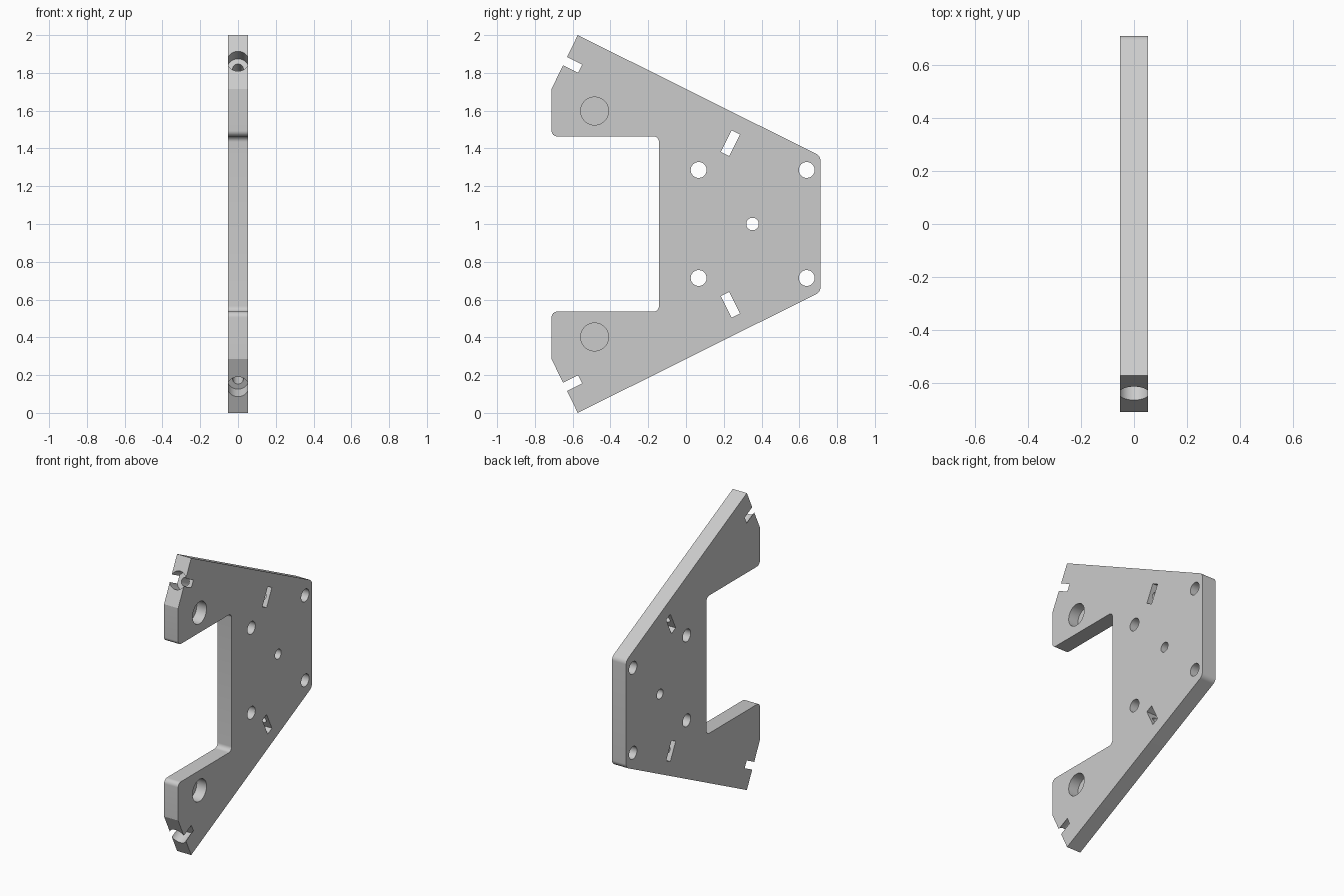
import bpy, bmesh, math
from mathutils import Vector

cube = bpy.data.objects.get("Cube")
if cube:
    bpy.data.objects.remove(cube, do_unlink=True)

HALF = 0.0525   # half the plate thickness
MID = 1.0       # height of the mirror line

grey = bpy.data.materials.new("plain_grey")
grey.use_nodes = True
tone = (0.6, 0.6, 0.6, 1)
grey.diffuse_color = tone
grey.node_tree.nodes["Principled BSDF"].inputs["Base Color"].default_value = tone


def rounded(points, steps=8):
    """Replace each (y, z, radius) corner with an arc."""
    out = []
    for i, (y, z, r) in enumerate(points):
        p = Vector((y, z))
        if r == 0:
            out.append(p)
            continue
        a = (Vector(points[i - 1][:2]) - p).normalized()
        b = (Vector(points[(i + 1) % len(points)][:2]) - p).normalized()
        half = a.angle(b) / 2
        centre = p + (a + b).normalized() * r / math.sin(half)
        start = p + a * r / math.tan(half) - centre
        end = p + b * r / math.tan(half) - centre
        sweep = start.angle_signed(end)
        for k in range(steps + 1):
            t = -sweep * k / steps
            c, s = math.cos(t), math.sin(t)
            out.append(centre + Vector((c * start.x - s * start.y, s * start.x + c * start.y)))
    return out


# Plate outline, upper half then mirrored (y, height from middle, corner radius)
upper = [(0.712, 0.36, 0.04), (-0.573, 1.0, 0), (-0.712, 0.715, 0),
         (-0.712, 0.464, 0.03), (-0.143, 0.464, 0.03)]
outline = upper + [(y, -h, r) for y, h, r in reversed(upper)]

bm = bmesh.new()
face = bm.faces.new([bm.verts.new((-HALF, p.x, p.y + MID)) for p in rounded(outline)])
side = bmesh.ops.extrude_face_region(bm, geom=[face])
bmesh.ops.translate(bm, vec=(2 * HALF, 0, 0),
                    verts=[v for v in side["geom"] if isinstance(v, bmesh.types.BMVert)])
bmesh.ops.recalc_face_normals(bm, faces=bm.faces)
mesh = bpy.data.meshes.new("side_plate")
bm.to_mesh(mesh)
bm.free()
plate = bpy.data.objects.new("side_plate", mesh)
bpy.context.collection.objects.link(plate)
mesh.materials.append(grey)


def cut(cutter):
    cutter.hide_render = True
    bpy.ops.object.select_all(action='DESELECT')
    bpy.context.view_layer.objects.active = plate
    plate.select_set(True)
    mod = plate.modifiers.new("cut", 'BOOLEAN')
    mod.operation, mod.solver, mod.object = 'DIFFERENCE', 'EXACT', cutter
    bpy.ops.object.modifier_apply(modifier=mod.name)
    bpy.data.objects.remove(cutter, do_unlink=True)


def drill(start, end, radius):
    a, b = Vector(start), Vector(end)
    bpy.ops.mesh.primitive_cylinder_add(vertices=48, radius=radius, depth=(b - a).length,
                                        location=(a + b) / 2)
    tool = bpy.context.object
    tool.rotation_euler = (b - a).to_track_quat('Z', 'Y').to_euler()
    cut(tool)


# Through holes
drill((-0.2, 0.352, MID), (0.2, 0.352, MID), 0.033)
for s in (1, -1):
    for y in (0.067, 0.639):
        z = MID + s * 0.286
        drill((-0.2, y, z), (0.2, y, z), 0.042)

for s in (1, -1):
    # Blind round pocket on the left face
    z = MID + s * 0.598
    drill((-0.02, -0.484, z), (0.2, -0.484, z), 0.074)

    # Bolt bore, counterbore and nut slot along the slanted edge's normal
    axis = Vector((0, 0.896, -0.444 * s))
    mouth = Vector((0, -0.641, MID + s * 0.862))
    drill(mouth - axis * 0.1, mouth + axis * 0.09, 0.058)
    drill(mouth + axis * 0.05, mouth + axis * 1.05, 0.028)
    bpy.ops.mesh.primitive_cube_add(size=1, location=mouth + axis * 0.978)
    slot = bpy.context.object
    slot.scale = (0.4, 0.05, 0.128)
    slot.rotation_euler.x = math.atan2(axis.z, axis.y)
    cut(slot)

# Smooth the rounds, keep every real edge crisp
bpy.ops.object.select_all(action='DESELECT')
plate.select_set(True)
bpy.context.view_layer.objects.active = plate
bpy.ops.object.shade_smooth_by_angle(angle=math.radians(20))
